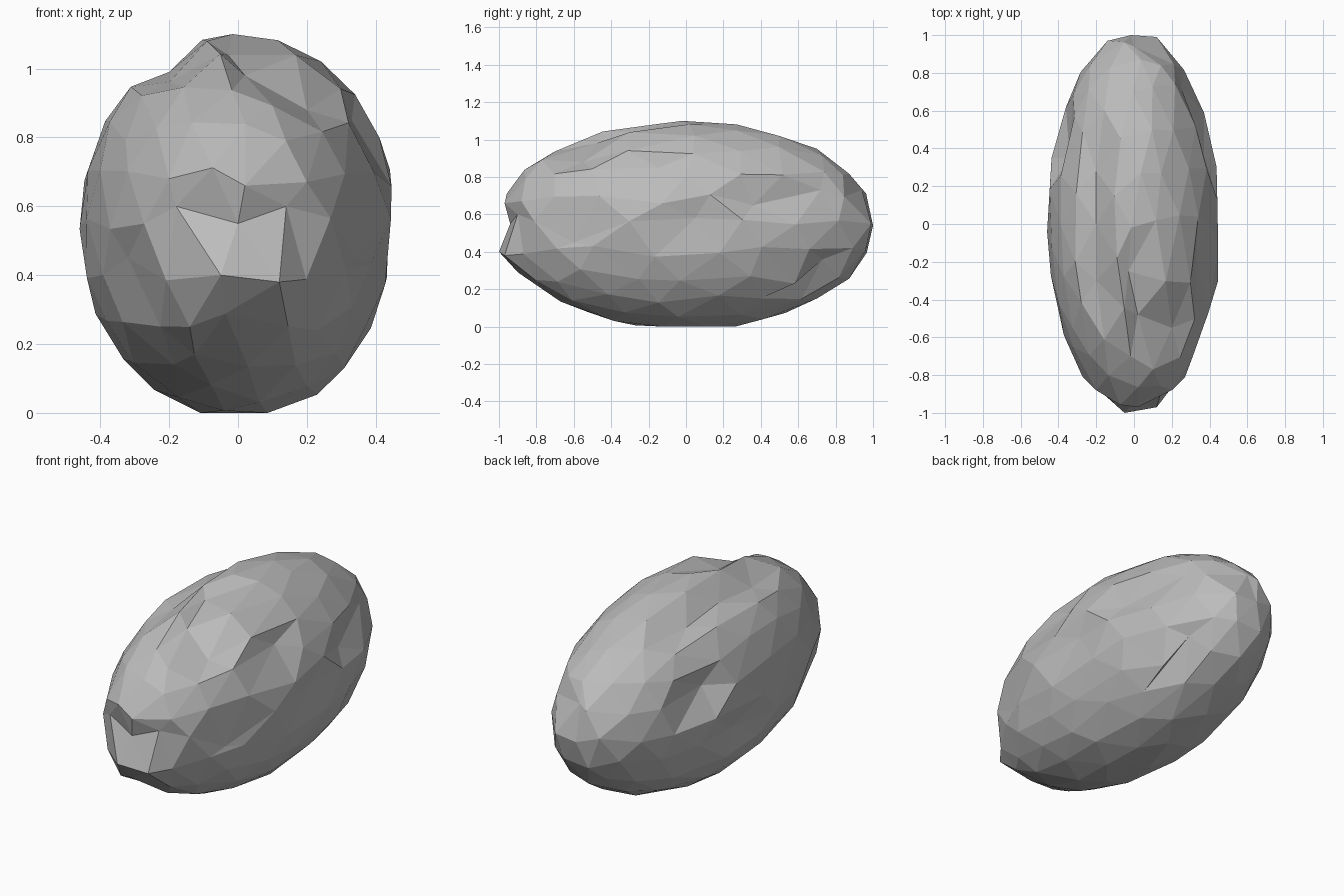
import bpy, bmesh, random
from mathutils import Vector

cube = bpy.data.objects.get("Cube")
if cube:
    bpy.data.objects.remove(cube, do_unlink=True)

random.seed(4)
UPPER = Vector((0.464, 1.012, 0.552))
LOWER = Vector((0.464, 1.012, 0.572))
HALF = Vector((0.46, 1.0, 0.55))
CENTRE = Vector((0, 0, 0.55))

# Stone material
stone = bpy.data.materials.new("stone grey")
stone.use_nodes = True
grey = (0.5, 0.5, 0.5, 1)
stone.diffuse_color = grey
stone.node_tree.nodes["Principled BSDF"].inputs["Base Color"].default_value = grey

# Chipped corners: where each one ends up
front_notch = [
    (0, -0.94, 0.55), (0.14, -0.9, 0.6), (-0.18, -0.88, 0.6),
    (0.02, -0.97, 0.66), (0.2, -0.88, 0.67), (-0.2, -0.88, 0.68),
    (-0.05, -1, 0.4), (0.12, -0.97, 0.38),
]
lower_chips = [
    (-0.32, -0.62, 0.45), (-0.14, -0.84, 0.25), (0.34, -0.6, 0.45),
    (0.28, 0.58, 0.23), (0.23, 0.73, 0.36), (-0.39, 0.15, 0.4),
]
upper_chips = [
    (0.37, 0.36, 0.65), (0.25, 0.72, 0.73), (-0.34, 0.35, 0.7),
    (0.2, -0.55, 0.88), (0.33, -0.15, 0.85), (-0.03, -0.25, 1.04),
    (0.42, 0.05, 0.58),
]
sunken_shoulder = [
    (-0.2, 0, 0.99), (-0.2, -0.3, 0.96), (-0.2, 0.28, 0.96), (0.02, -0.48, 0.98),
]
back_end = [(0.12, 0.99, 0.55), (-0.14, 0.97, 0.58), (0, 0.94, 0.73)]

# Boulder: a faceted ball with slightly uneven corners, flattened at its extremes
bm = bmesh.new()
bmesh.ops.create_icosphere(bm, subdivisions=3, radius=1)
for v in bm.verts:
    n = v.co.normalized()
    wobble = Vector([random.uniform(-1, 1) for _ in range(3)])
    wobble -= n * wobble.dot(n)
    n = (n + wobble * 0.05).normalized() * random.uniform(0.985, 1.005)
    radii = UPPER if n.z > 0 else LOWER
    v.co = CENTRE + Vector([max(-h, min(h, a * r)) for a, r, h in zip(n, radii, HALF)])

# Keep the crown and the foot at full height
for v in bm.verts:
    if Vector((v.co.x, v.co.y)).length < 0.06:
        v.co.z = 1.1 if v.co.z > 0.5 else 0

# Knock the nearest free corner to each chip position
free = set(bm.verts)
for spot in front_notch + lower_chips + upper_chips + sunken_shoulder + back_end:
    target = Vector(spot)
    corner = min(free, key=lambda v: ((v.co - target).length, v.index))
    corner.co = target
    free.remove(corner)

mesh = bpy.data.meshes.new("boulder")
bm.to_mesh(mesh)
bm.free()
mesh.materials.append(stone)
boulder = bpy.data.objects.new("boulder", mesh)
bpy.context.collection.objects.link(boulder)
